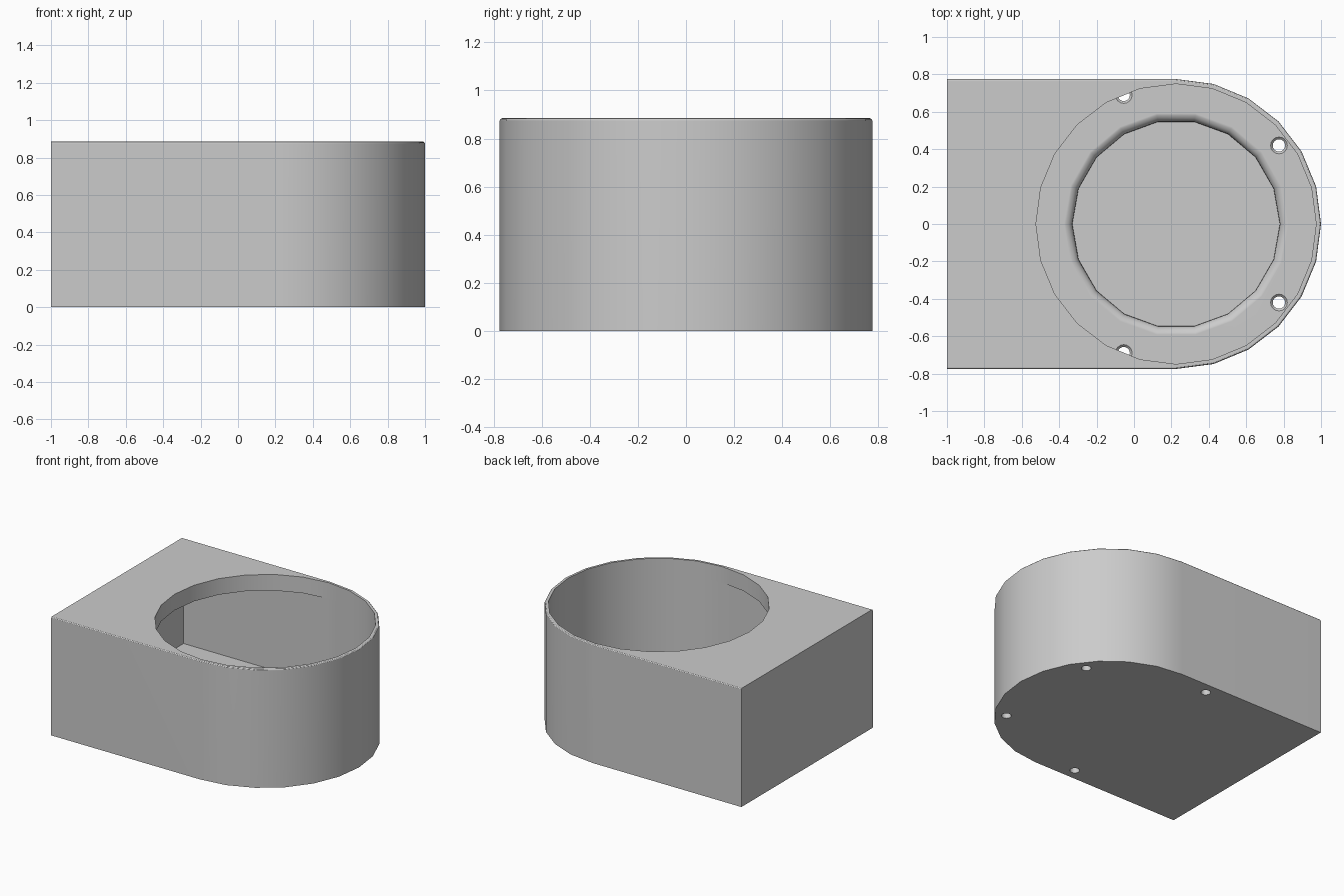
import bpy, bmesh
from math import sin, cos, pi, radians

if "Cube" in bpy.data.objects:
    bpy.data.objects.remove(bpy.data.objects["Cube"])

CX, HEIGHT, RADIUS, WALL = 0.225, 0.885, 0.775, 0.025
FLOOR, CEILING = 0.11, 0.765

grey = bpy.data.materials.new("light_grey")
grey.use_nodes = True
grey.diffuse_color = (0.6, 0.6, 0.6, 1)
grey.node_tree.nodes["Principled BSDF"].inputs["Base Color"].default_value = (0.6, 0.6, 0.6, 1)


def to_object(bm, name):
    bmesh.ops.recalc_face_normals(bm, faces=bm.faces[:])
    mesh = bpy.data.meshes.new(name)
    bm.to_mesh(mesh)
    bm.free()
    mesh.materials.append(grey)
    obj = bpy.data.objects.new(name, mesh)
    bpy.context.collection.objects.link(obj)
    return obj


def d_block(name, back_x, radius, z0, z1, bevel=0):
    """Block with a square end at back_x and a half-round end."""
    outline = [(back_x, -radius)]
    for i in range(13):
        a = -pi / 2 + i * pi / 12
        outline.append((CX + radius * cos(a), radius * sin(a)))
    outline.append((back_x, radius))
    bm = bmesh.new()
    base = bm.faces.new([bm.verts.new((x, y, z0)) for x, y in outline])
    bm.faces.ensure_lookup_table()
    ret = bmesh.ops.extrude_face_region(bm, geom=[base], use_keep_orig=True)
    top = [v for v in ret["geom"] if isinstance(v, bmesh.types.BMVert)]
    bmesh.ops.translate(bm, verts=top, vec=(0, 0, z1 - z0))
    if bevel:
        # soften the upper rim except along the square end
        rim = [e for e in bm.edges
               if all(v.co.z > z1 - 0.001 for v in e.verts)
               and not all(v.co.x < back_x + 0.001 for v in e.verts)]
        bmesh.ops.bevel(bm, geom=rim, offset=bevel, segments=3,
                        profile=0.5, affect='EDGES')
    return to_object(bm, name)


def lathe(name, profile, sides, x, y):
    """Closed solid of revolution from (radius, z) pairs."""
    bm = bmesh.new()
    rings = [[bm.verts.new((x + r * cos(2 * pi * i / sides),
                            y + r * sin(2 * pi * i / sides), z))
              for i in range(sides)] for r, z in profile]
    for lo, hi in zip(rings, rings[1:]):
        for i in range(sides):
            j = (i + 1) % sides
            bm.faces.new((lo[i], lo[j], hi[j], hi[i]))
    bm.faces.new(rings[0][::-1])
    bm.faces.new(rings[-1])
    return to_object(bm, name)


# Outer body
housing = d_block("housing", -1, RADIUS, 0, HEIGHT, bevel=0.012)

# Inner chamber and round top opening
cutters = [
    d_block("chamber_cutter", -1 + WALL, RADIUS - WALL, FLOOR, CEILING),
    lathe("opening_cutter", [(RADIUS - WALL - 0.001, 0.6), (RADIUS - WALL - 0.001, 1)], 24, CX, 0),
]

# Round recess in the floor with a rounded lip
lip = 0.05
profile = [(0.555, 0.04)]
for i in range(5, -1, -1):
    t = i * pi / 10
    profile.append((0.605 - lip * sin(t), FLOOR + 0.0008 - lip * (1 - cos(t))))
profile.append((0.605, 0.3))
cutters.append(lathe("recess_cutter", profile, 18, CX, 0))

# Countersunk screw holes through the floor
for side in (-1, 1):
    for x, y in ((0.775, 0.42), (-0.055, 0.69)):
        cutters.append(lathe("screw_hole_cutter",
                             [(0.033, -0.1), (0.033, FLOOR - 0.012),
                              (0.046, FLOOR + 0.001), (0.046, 0.2)],
                             16, x, y * side))

bpy.context.view_layer.objects.active = housing
for cutter in cutters:
    mod = housing.modifiers.new("cut", 'BOOLEAN')
    mod.operation = 'DIFFERENCE'
    mod.solver = 'EXACT'
    mod.object = cutter
    bpy.ops.object.modifier_apply(modifier=mod.name)
    bpy.data.objects.remove(cutter)

# Smooth curved walls, crisp edges
bpy.ops.object.select_all(action='DESELECT')
housing.select_set(True)
bpy.ops.object.shade_smooth_by_angle(angle=radians(25))
weighted = housing.modifiers.new("weighted_normals", 'WEIGHTED_NORMAL')
weighted.keep_sharp = True
